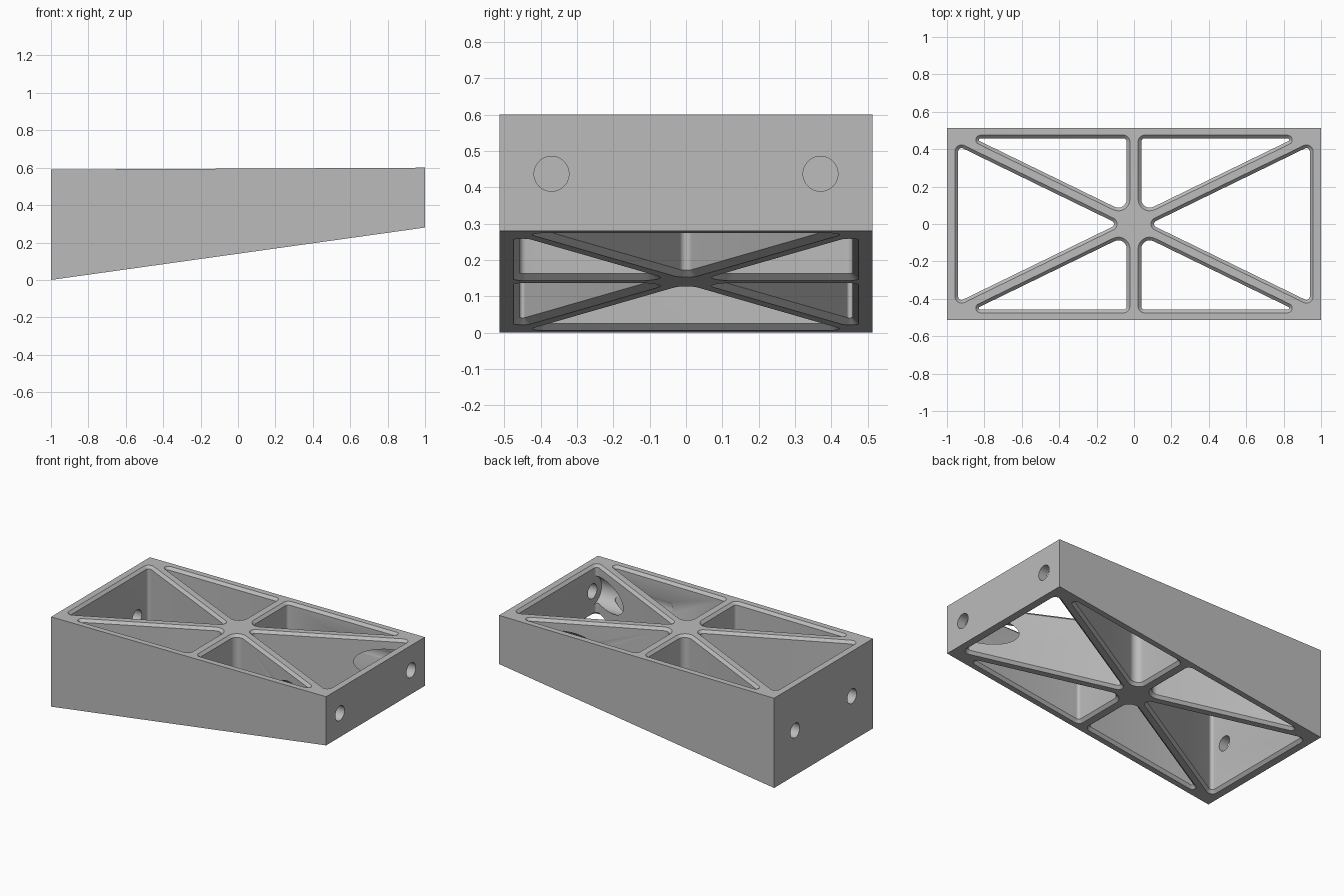
import bpy, bmesh
from math import pi, atan2, cos, sin, radians, tau
from mathutils import Matrix, Vector

cube = bpy.data.objects.get("Cube")
if cube:
    bpy.data.objects.remove(cube)

HALF_Y = 0.513
SLOPE = 0.487            # direction of the diagonal ribs
RIB = 0.02               # half width of a rib at its face
FRAME_X, FRAME_Y = 0.957, 0.475
CHAMFER = 0.017
SEC = (1 + SLOPE ** 2) ** 0.5


def top_z(x):
    return 0.595 + 0.005 * x


def bottom_z(x):
    return 0.14 + 0.14 * x


def make_object(name, bm):
    bmesh.ops.recalc_face_normals(bm, faces=bm.faces)
    mesh = bpy.data.meshes.new(name)
    bm.to_mesh(mesh)
    bm.free()
    obj = bpy.data.objects.new(name, mesh)
    bpy.context.collection.objects.link(obj)
    return obj


def loft(bm, rings):
    loops = [[bm.verts.new(p) for p in ring] for ring in rings]
    n = len(loops[0])
    for a, b in zip(loops, loops[1:]):
        for i in range(n):
            j = (i + 1) % n
            bm.faces.new((a[i], a[j], b[j], b[i]))
    bm.faces.new(loops[0])
    bm.faces.new(loops[-1])


def outline(corners, inset, steps=8):
    """Rounded polygon around corner circles (x, y, radius), counter-clockwise."""
    pts, n = [], len(corners)

    def normal_angle(a, b):
        d = Vector((b[0] - a[0], b[1] - a[1]))
        return atan2(d.y, d.x) - pi / 2 + math_asin((a[2] - b[2]) / d.length)

    for i, c in enumerate(corners):
        start = normal_angle(corners[i - 1], c)
        sweep = (normal_angle(c, corners[(i + 1) % n]) - start) % tau
        for k in range(steps + 1):
            t = start + sweep * k / steps
            pts.append((c[0] + (c[2] - inset) * cos(t), c[1] + (c[2] - inset) * sin(t)))
    return pts


def math_asin(s):
    return atan2(s, (1 - s * s) ** 0.5)


def pocket(bm, corners, sx, sy):
    """Through pocket, chamfered where it meets the top and the sloping underside."""
    over = 0.006
    rings = []
    for level, depth in ((top_z, -over), (top_z, CHAMFER), (bottom_z, CHAMFER), (bottom_z, -over)):
        sign = -1 if level is top_z else 1
        rings.append([(sx * x, sy * y, level(sx * x) + sign * depth)
                      for x, y in outline(corners, depth)])
    loft(bm, rings)


def rod(bm, x0, x1, y, z, radius):
    m = Matrix.Translation(((x0 + x1) / 2, y, z)) @ Matrix.Rotation(pi / 2, 4, 'Y')
    bmesh.ops.create_cone(bm, cap_ends=True, segments=48, radius1=radius, radius2=radius,
                          depth=x1 - x0, matrix=m)


# Wedge body
bm = bmesh.new()
loft(bm, [[(-1, y, bottom_z(-1)), (1, y, bottom_z(1)), (1, y, top_z(1)), (-1, y, top_z(-1))]
          for y in (-HALF_Y, HALF_Y)])
body = make_object("wedge_block", bm)

# End pocket: apex by the hub, two corners by the end wall
r = 0.035
apex = (RIB + r) * SEC / SLOPE
ex = FRAME_X - r
ey = SLOPE * ex - (RIB + r) * SEC
end_pocket = [(apex, 0, r), (ex, -ey, r), (ex, ey, r)]

# Side pocket: hub corner, long tip, corner by the cross rib
hub_r, tip_r, in_r = 0.062, 0.025, 0.035
hx = 0.022 + hub_r
tip_y = FRAME_Y - tip_r
side_pocket = [(hx, SLOPE * hx + (RIB + hub_r) * SEC, hub_r),
               ((tip_y - (RIB + tip_r) * SEC) / SLOPE, tip_y, tip_r),
               (0.022 + in_r, FRAME_Y - in_r, in_r)]

pockets = bmesh.new()
tunnels = bmesh.new()
holes = bmesh.new()
for sx in (-1, 1):
    pocket(pockets, end_pocket, sx, 1)
    for sy in (-1, 1):
        pocket(pockets, side_pocket, sx, sy)
for sy in (-1, 1):
    # Clearance tunnels through the ribs, and bolt holes in both end walls
    rod(tunnels, 0.42, 0.94, sy * 0.37, 0.437, 0.095)
    rod(holes, 0.9, 1.05, sy * 0.37, 0.437, 0.048)
    rod(holes, -1.05, -0.9, sy * 0.295, 0.295, 0.048)

cutters = [make_object("pocket_cutter", pockets), make_object("tunnel_cutter", tunnels),
           make_object("hole_cutter", holes)]
for cutter in cutters:
    cutter.hide_render = True
    mod = body.modifiers.new(cutter.name, 'BOOLEAN')
    mod.operation = 'DIFFERENCE'
    mod.solver = 'EXACT'
    mod.object = cutter

# Bake the cuts and drop the cutters
bpy.context.view_layer.update()
cut_mesh = bpy.data.meshes.new_from_object(body.evaluated_get(bpy.context.evaluated_depsgraph_get()))
body.modifiers.clear()
body.data = cut_mesh
for cutter in cutters:
    bpy.data.objects.remove(cutter)

# Single grey finish
grey = bpy.data.materials.new("plain_grey")
grey.use_nodes = True
colour = (0.5, 0.5, 0.5, 1)
grey.diffuse_color = colour
grey.node_tree.nodes["Principled BSDF"].inputs["Base Color"].default_value = colour
body.data.materials.clear()
body.data.materials.append(grey)

bpy.ops.object.select_all(action='DESELECT')
body.select_set(True)
bpy.context.view_layer.objects.active = body
bpy.ops.object.shade_smooth_by_angle(angle=radians(30))
